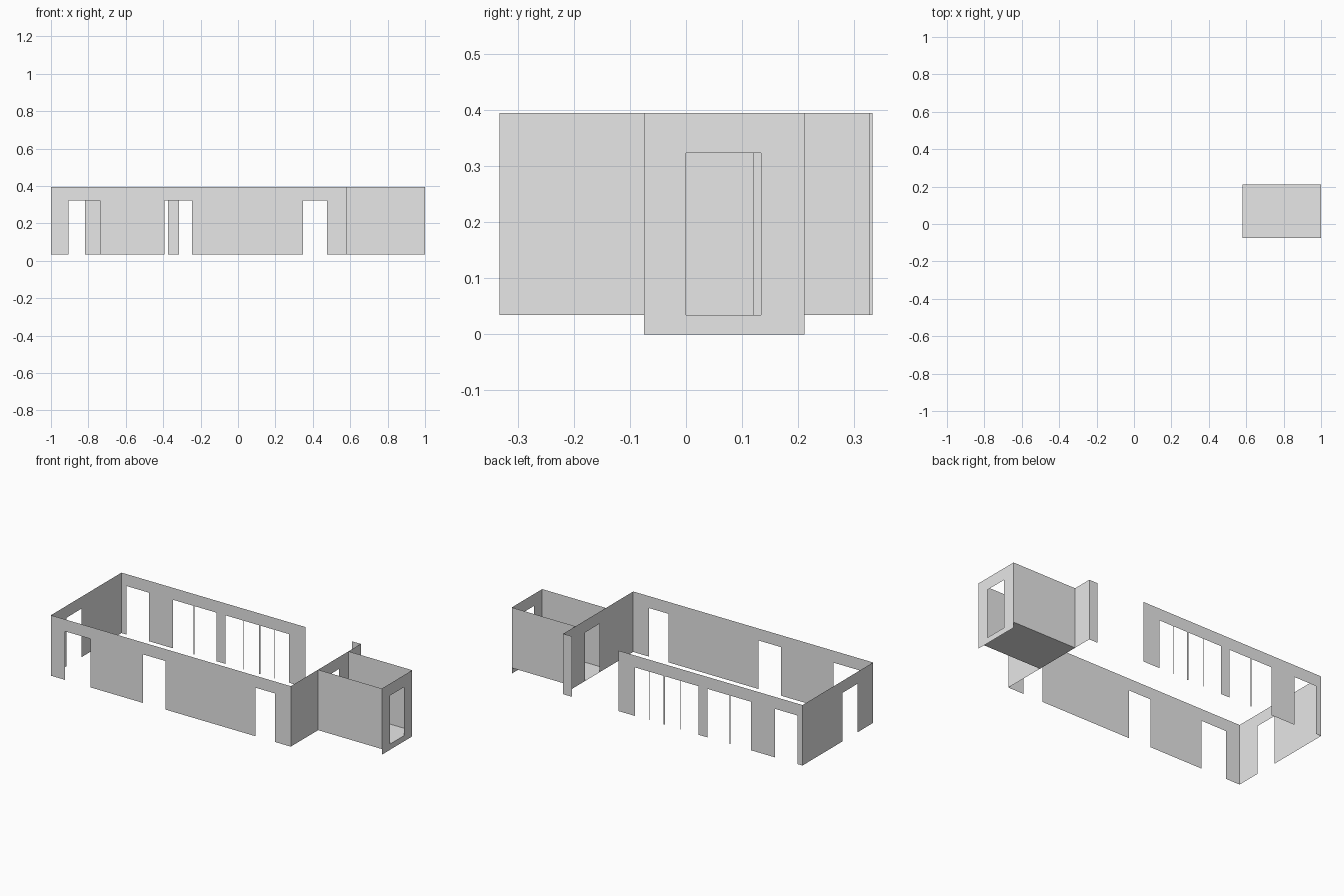
import bpy, bmesh

if "Cube" in bpy.data.objects:
    bpy.data.objects.remove(bpy.data.objects["Cube"])

FLOOR, TOP, HEAD = 0.034, 0.394, 0.323   # wall foot, wall top, top of openings

grey = bpy.data.materials.new("light_grey")
grey.diffuse_color = (0.8, 0.8, 0.8, 1)
grey.use_nodes = True
grey.node_tree.nodes["Principled BSDF"].inputs["Base Color"].default_value = grey.diffuse_color


def make_object(name, faces):
    """Thin sheet object from a list of 3D outlines."""
    bm = bmesh.new()
    for outline in faces:
        bm.faces.new([bm.verts.new(p) for p in outline])
    bmesh.ops.remove_doubles(bm, verts=bm.verts, dist=1e-5)
    mesh = bpy.data.meshes.new(name)
    bm.to_mesh(mesh)
    bm.free()
    mesh.materials.append(grey)
    obj = bpy.data.objects.new(name, mesh)
    bpy.context.collection.objects.link(obj)
    return obj


def wall(name, along, pos, start, end, openings=(), foot=None, flip=False):
    """Wall sheet running along x or y, with openings notched from the floor.
    With foot set, a skirt continues the wall below floor level."""
    bottom = [(start, FLOOR)]
    for a, b in openings:
        bottom += [(a, FLOOR), (a, HEAD), (b, HEAD), (b, FLOOR)]
    bottom.append((end, FLOOR))
    outlines = [bottom + [(end, TOP), (start, TOP)]]
    if foot is not None:
        edge = [p for p in bottom if p[1] == FLOOR]
        outlines.append([(start, foot), (end, foot)] + edge[::-1])
    faces = []
    for line in outlines:
        pts = [(u, pos, z) if along == "x" else (pos, u, z) for u, z in line]
        faces.append(pts[::-1] if flip else pts)
    return make_object(name, faces)


# Main hall
wall("front_wall", "x", -0.332, -1, 0.58,
     [(-0.907, -0.739), (-0.393, -0.246), (0.348, 0.476)])
wall("left_wall", "y", -1, -0.332, 0.332, [(-0.187, -0.046)], flip=True)

# Back wall: one door, then a double and a quadruple window bay with thin mullions
wall("back_wall", "x", 0.332, -1, 0.213,
     [(-0.966, -0.818),
      (-0.662, -0.526), (-0.518, -0.375),
      (-0.315, -0.197), (-0.194, -0.093), (-0.085, 0.008), (0.011, 0.103)],
     flip=True)
wall("back_wall_stub", "x", 0.327, 0.523, 0.58, flip=True)
wall("right_wall", "y", 0.58, -0.332, 0.327, [(-0.014, 0.12)])

# Entrance annex
wall("annex_front_wall", "x", -0.075, 0.58, 1)
wall("annex_back_wall", "x", 0.211, 0.58, 1, flip=True)
wall("annex_end_wall", "y", 1, -0.075, 0.211, [(0.0, 0.134)], foot=0.0)
make_object("annex_floor", [[(0.58, -0.075, FLOOR), (1, -0.075, FLOOR),
                             (1, 0.211, FLOOR), (0.58, 0.211, FLOOR)]])
